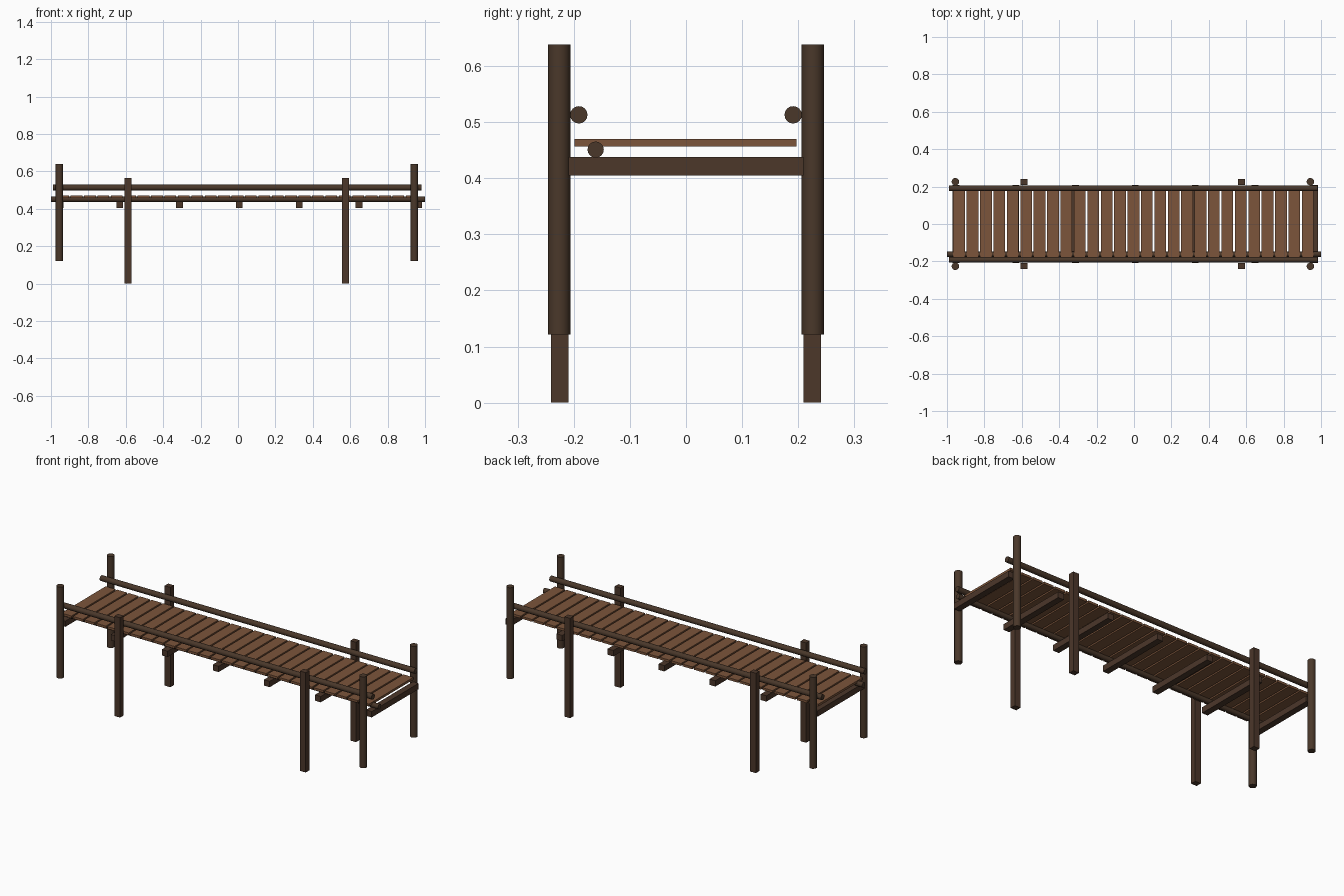
import bpy, math

if "Cube" in bpy.data.objects:
    bpy.data.objects.remove(bpy.data.objects["Cube"])


def material(name, rgb):
    m = bpy.data.materials.new(name)
    m.diffuse_color = (*rgb, 1)
    m.use_nodes = True
    m.node_tree.nodes["Principled BSDF"].inputs["Base Color"].default_value = m.diffuse_color
    return m


PLANK = material("plank wood", (0.2, 0.09, 0.043))
DARK = material("dark wood", (0.072, 0.038, 0.023))
LOG = material("log wood", (0.068, 0.039, 0.023))


def box(name, loc, size, mat):
    bpy.ops.mesh.primitive_cube_add(size=1, location=loc)
    o = bpy.context.object
    o.name = name
    o.scale = size
    bpy.ops.object.transform_apply(location=False, rotation=False, scale=True)
    o.data.materials.append(mat)


def log(name, loc, radius, length, along_x=False):
    rot = (0, math.pi / 2, 0) if along_x else (0, 0, 0)
    bpy.ops.mesh.primitive_cylinder_add(vertices=16, radius=radius, depth=length,
                                        location=loc, rotation=rot)
    o = bpy.context.object
    o.name = name
    o.data.materials.append(LOG)
    bpy.ops.object.shade_smooth_by_angle(angle=math.radians(40))


# Deck planks
COUNT, START, PITCH = 27, -0.971, 0.0717
for i in range(COUNT):
    box("deck_plank", (START + PITCH * (i + 0.5), -0.001, 0.4635),
        (0.0625, 0.396, 0.013), PLANK)

# Cross beams under the deck
for i in range(7):
    box("cross_beam", (-0.952 + 0.3197 * i, 0, 0.421), (0.036, 0.419, 0.033), DARK)

# Single long round stringer on the front side
log("stringer", (0, -0.161, 0.451), 0.0145, 2.0, True)

for side, s in (("front", -1), ("back", 1)):
    # Round hand rail
    log(side + "_rail", (-0.005, s * 0.191, 0.513), 0.0155, 1.97, True)
    # Round end posts
    for x in (-0.955, 0.943):
        log(side + "_end_post", (x, s * 0.226, 0.38), 0.02, 0.517)
    # Square support legs
    for x in (-0.588, 0.575):
        box(side + "_leg", (x, s * 0.225, 0.2825), (0.036, 0.032, 0.565), DARK)
